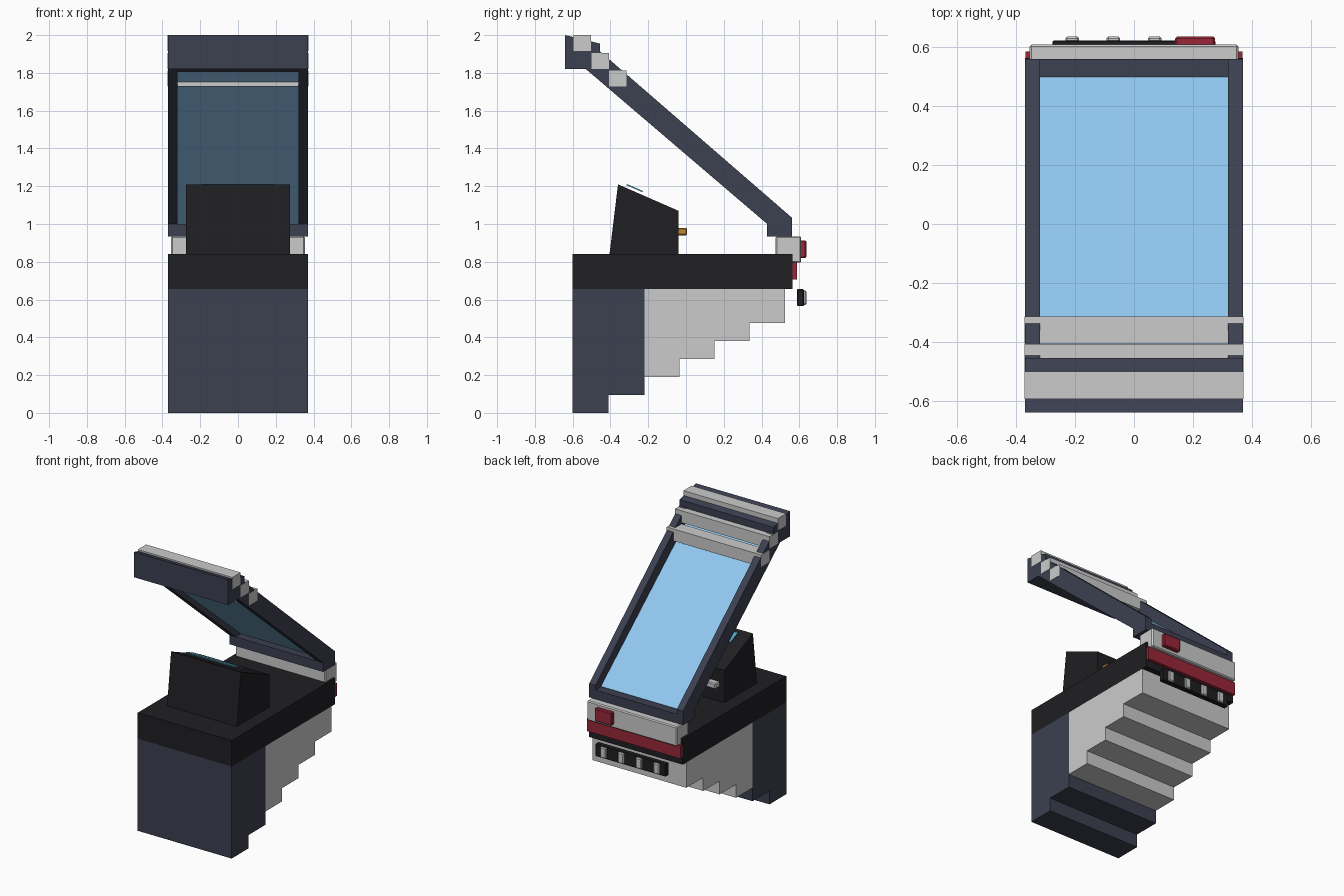
import bpy, bmesh

if "Cube" in bpy.data.objects:
    bpy.data.objects.remove(bpy.data.objects["Cube"])


def material(name, rgb):
    m = bpy.data.materials.new(name)
    m.diffuse_color = (*rgb, 1)
    m.use_nodes = True
    m.node_tree.nodes["Principled BSDF"].inputs["Base Color"].default_value = m.diffuse_color
    return m


NAVY = material("navy", (0.045, 0.05, 0.08))
BLACK = material("black", (0.014, 0.014, 0.017))
GLASS = material("glass", (0.28, 0.58, 0.87))
SCREEN = material("screen", (0.1, 0.38, 0.55))
RED = material("red", (0.32, 0.02, 0.04))
AMBER = material("amber", (0.5, 0.25, 0.03))


def prism(name, profile, x0, x1, mat=None, bevel=0):
    """Extrude a (y, z) profile from x0 to x1."""
    bm = bmesh.new()
    face = bm.faces.new([bm.verts.new((x0, y, z)) for y, z in profile])
    out = bmesh.ops.extrude_face_region(bm, geom=[face])
    moved = [v for v in out["geom"] if isinstance(v, bmesh.types.BMVert)]
    bmesh.ops.translate(bm, verts=moved, vec=(x1 - x0, 0, 0))
    bmesh.ops.recalc_face_normals(bm, faces=bm.faces)
    mesh = bpy.data.meshes.new(name)
    bm.to_mesh(mesh)
    bm.free()
    ob = bpy.data.objects.new(name, mesh)
    bpy.context.collection.objects.link(ob)
    if mat:
        mesh.materials.append(mat)
    if bevel:
        mod = ob.modifiers.new("bevel", "BEVEL")
        mod.width = bevel
        mod.segments = 1
    return ob


def box(name, x, y, z, mat=None, bevel=0):
    return prism(name, [(y[0], z[0]), (y[1], z[0]), (y[1], z[1]), (y[0], z[1])],
                 x[0], x[1], mat, bevel)


W = 0.37
FULL = (-W, W)

# Stepped hull: two navy steps, then four grey ones
edges = [-0.6, -0.41, -0.22, -0.035, 0.15, 0.335, 0.525]
for i in range(6):
    box(f"hull_step_{i + 1}", FULL, edges[i:i + 2], (0.095 * i, 0.655),
        NAVY if i < 2 else None)

# Deck and console
box("deck", FULL, (-0.6, 0.565), (0.655, 0.84), BLACK)
prism("console", [(-0.405, 0.84), (-0.04, 0.84), (-0.04, 1.07), (-0.36, 1.21)],
      -0.275, 0.275, BLACK)
prism("console_screen", [(-0.315, 1.205), (-0.23, 1.168), (-0.228, 1.175), (-0.313, 1.212)],
      -0.19, 0.19, SCREEN)
for i, x in enumerate((-0.19, 0.0, 0.19)):
    box(f"console_button_{i + 1}", (x - 0.045, x + 0.045), (-0.045, 0.005),
        (0.94, 0.98), AMBER if i == 2 else None, 0.006)

# Sloped canopy frame
rail = [(-0.64, 1.82), (-0.53, 1.82), (0.43, 1.0), (0.43, 0.935), (0.56, 0.935),
        (0.56, 1.034), (-0.455, 1.914), (-0.455, 1.955), (-0.64, 2.0)]
for side, x0, x1 in (("left", -W, -0.32), ("right", 0.32, W)):
    prism(f"canopy_rail_{side}", rail, x0, x1, NAVY)
prism("canopy_header", [(-0.64, 1.82), (-0.53, 1.82), (-0.455, 1.8),
                        (-0.455, 1.955), (-0.64, 2.0)], -0.32, 0.32, NAVY)
box("canopy_sill", (-0.32, 0.32), (0.43, 0.56), (0.935, 1.0), NAVY)
prism("canopy_glass", [(-0.5, 1.83), (0.495, 0.995), (0.5, 1.003), (-0.495, 1.838)],
      -0.32, 0.32, GLASS)

# Three grey steps across the top of the canopy
for i in range(3):
    y, z = -0.595 + 0.094 * i, 1.915 - 0.0935 * i
    box(f"canopy_ridge_{i + 1}", (-0.372, 0.372), (y, y + 0.093), (z, z + 0.085))

# Rear fittings
box("rear_block", (-0.355, 0.355), (0.475, 0.61), (0.795, 0.935), None, 0.007)
box("rear_red_button", (0.14, 0.275), (0.6, 0.637), (0.82, 0.912), RED, 0.006)
box("rear_red_strip", (-0.368, 0.368), (0.55, 0.587), (0.705, 0.797), RED)
box("rear_switch_panel", (-0.277, 0.277), (0.588, 0.624), (0.565, 0.655), BLACK, 0.004)
for i in range(4):
    x = -0.21 + 0.14 * i
    box(f"rear_switch_{i + 1}", (x - 0.023, x + 0.023), (0.615, 0.637),
        (0.572, 0.648), None, 0.006)
